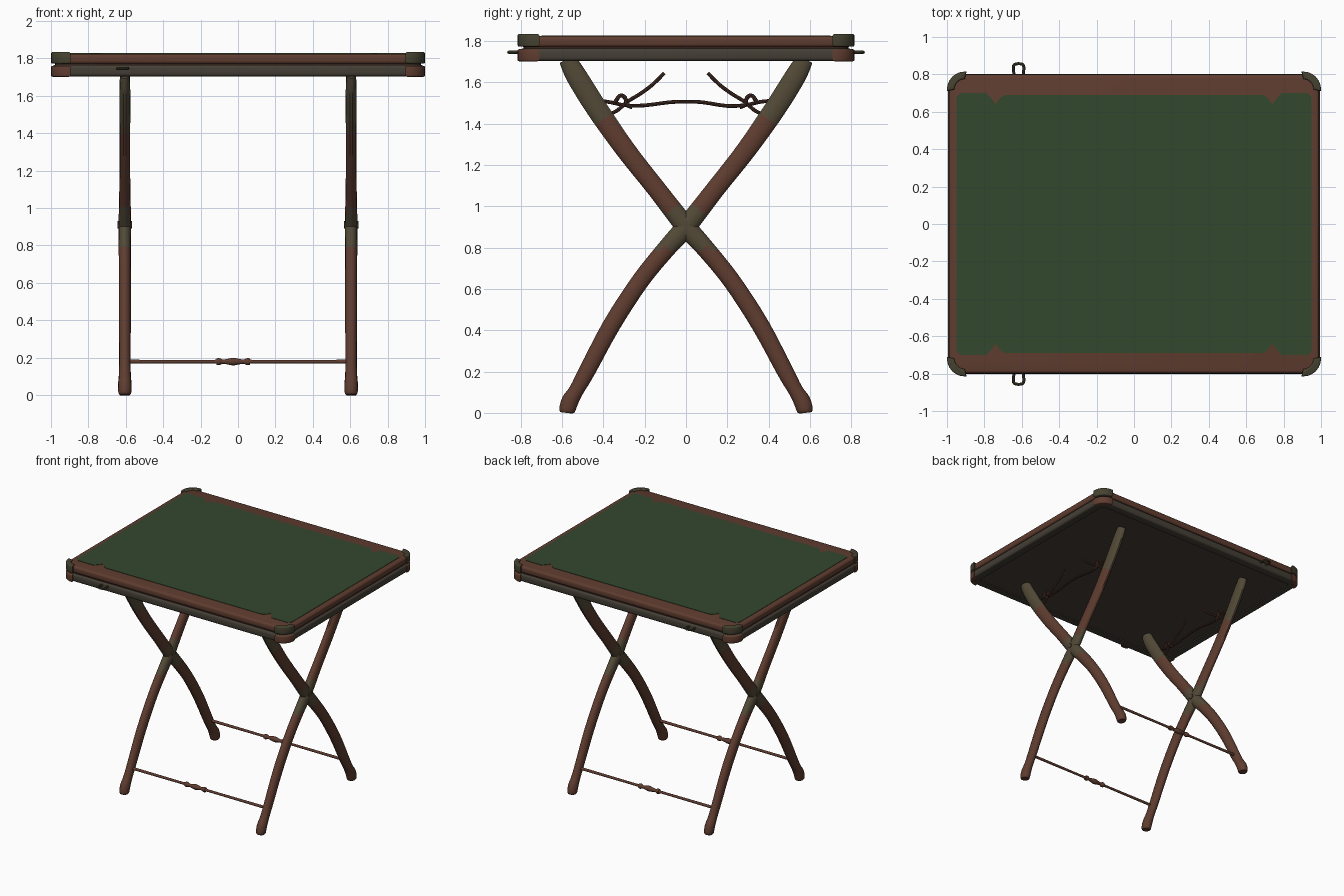
import bpy, bmesh, math
from mathutils import Vector

if "Cube" in bpy.data.objects:
    bpy.data.objects.remove(bpy.data.objects["Cube"])


def material(name, rgb):
    m = bpy.data.materials.new(name)
    m.diffuse_color = (*rgb, 1)
    m.use_nodes = True
    m.node_tree.nodes["Principled BSDF"].inputs["Base Color"].default_value = m.diffuse_color
    return m


BROWN = material("red brown wood", (0.115, 0.046, 0.029))
DARK = material("dark brown", (0.06, 0.027, 0.018))
OLIVE = material("olive bronze", (0.085, 0.068, 0.038))
CAP = material("dark olive", (0.06, 0.055, 0.03))
GREEN = material("green felt", (0.033, 0.065, 0.027))
UNDER = material("dark underside", (0.058, 0.049, 0.036))


def finish(name, bm, mats, rule=None):
    """Turn a bmesh into a smooth-shaded object; rule(face) gives the material slot."""
    bmesh.ops.recalc_face_normals(bm, faces=bm.faces)
    if rule:
        for f in bm.faces:
            f.material_index = rule(f)
    me = bpy.data.meshes.new(name)
    bm.to_mesh(me)
    bm.free()
    for m in mats:
        me.materials.append(m)
    ob = bpy.data.objects.new(name, me)
    bpy.context.collection.objects.link(ob)
    bpy.ops.object.select_all(action='DESELECT')
    ob.select_set(True)
    bpy.context.view_layer.objects.active = ob
    bpy.ops.object.shade_smooth_by_angle(angle=math.radians(40))
    return ob


def prism(points, z0, z1, bevel=0.0):
    """Extrude an outline from z0 to z1 with rounded rims."""
    bm = bmesh.new()
    base = bm.faces.new([bm.verts.new((x, y, z0)) for x, y in points])
    ext = bmesh.ops.extrude_face_region(bm, geom=[base])
    bmesh.ops.translate(bm, vec=(0, 0, z1 - z0),
                        verts=[v for v in ext["geom"] if isinstance(v, bmesh.types.BMVert)])
    bmesh.ops.recalc_face_normals(bm, faces=bm.faces)
    if bevel:
        rims = [e for e in bm.edges if abs(e.verts[0].co.z - e.verts[1].co.z) < 1e-6]
        bmesh.ops.bevel(bm, geom=rims, offset=bevel, segments=3, profile=0.5, affect='EDGES')
    return bm


def arc(cx, cy, r, a0, a1, n=7):
    return [(cx + r * math.cos(math.radians(a0 + (a1 - a0) * i / (n - 1))),
             cy + r * math.sin(math.radians(a0 + (a1 - a0) * i / (n - 1)))) for i in range(n)]


def rounded_rect(hx, hy, r):
    pts = []
    for sx, sy, a in ((1, 1, 0), (-1, 1, 90), (-1, -1, 180), (1, -1, 270)):
        pts += arc(sx * (hx - r), sy * (hy - r), r, a, a + 90)
    return pts


def smooth_path(keys, steps):
    """Catmull-Rom through key tuples (position plus radii)."""
    k = [keys[0]] + list(keys) + [keys[-1]]
    out = []
    for i in range(1, len(k) - 2):
        for s in range(steps):
            t = s / steps
            out.append([0.5 * (2 * b + (c - a) * t + (2 * a - 5 * b + 4 * c - d) * t * t
                               + (3 * b - a - 3 * c + d) * t ** 3)
                        for a, b, c, d in zip(*k[i - 1:i + 3])])
    out.append(list(keys[-1]))
    return out


def sweep(name, keys, side, mats, steps=4, n=12, rule=None):
    """Sweep an ellipse along (x, y, z, width, depth) keys; depth lies along side."""
    path = smooth_path(keys, steps)
    side = Vector(side)
    bm = bmesh.new()
    rings = []
    for i, (x, y, z, w, d) in enumerate(path):
        tan = Vector(path[min(i + 1, len(path) - 1)][:3]) - Vector(path[max(i - 1, 0)][:3])
        nor = tan.normalized().cross(side)
        rings.append([bm.verts.new(Vector((x, y, z)) + side * d * math.cos(a) + nor * w * math.sin(a))
                      for a in (2 * math.pi * j / n for j in range(n))])
    for p, q in zip(rings, rings[1:]):
        for j in range(n):
            bm.faces.new((p[j], p[(j + 1) % n], q[(j + 1) % n], q[j]))
    bm.faces.new(rings[0])
    bm.faces.new(rings[-1])
    return finish(name, bm, mats, rule)


# Lower tray with a recessed dark underside
bm = prism(rounded_rect(0.995, 0.803, 0.09), 1.703, 1.764, 0.016)
bottom = min(bm.faces, key=lambda f: f.calc_center_median().z)
bmesh.ops.inset_region(bm, faces=[bottom], thickness=0.05, depth=0)
bmesh.ops.inset_region(bm, faces=[bottom], thickness=0.002, depth=-0.008)
bottom.tag = True
finish("lower_tray", bm, [BROWN, UNDER], lambda f: 1 if f.tag else 0)

# Dark seam and upper tray
finish("tray_seam", prism(rounded_rect(0.978, 0.786, 0.08), 1.755, 1.778), [DARK])
finish("upper_tray", prism(rounded_rect(0.99, 0.798, 0.09), 1.77, 1.824, 0.016), [BROWN])

# Felt playing surface, notched near each corner
quarter = [(0.95, 0.68), (0.93, 0.70), (0.79, 0.70), (0.765, 0.675), (0.74, 0.64), (0.715, 0.675), (0.69, 0.69)]
felt = quarter + [(-x, y) for x, y in reversed(quarter)]
felt += [(-x, -y) for x, y in quarter] + [(x, -y) for x, y in reversed(quarter)]
finish("felt_top", prism(felt, 1.820, 1.827), [GREEN])

# Corner caps on both trays
for sx in (-1, 1):
    for sy in (-1, 1):
        for label, z0, z1, mat, grow in (("upper", 1.772, 1.833, CAP, 0), ("lower", 1.701, 1.76, BROWN, 0)):
            cx, cy = 0.905, 0.72
            outline = [(cx - 0.01, cy + 0.095)] + arc(cx, cy, 0.095, 90, 0) + [(cx + 0.095, cy - 0.01)]
            outline += arc(cx, cy, 0.055, 0, 90)
            finish(label + "_corner_cap", prism([(sx * x, sy * y) for x, y in outline], z0, z1, 0.008), [mat])

# Latch loops on the front and back edges
for s in (-1, 1):
    loop = [(-0.64, 0.79), (-0.645, 0.83), (-0.64, 0.852), (-0.617, 0.857),
            (-0.594, 0.852), (-0.589, 0.83), (-0.594, 0.79)]
    sweep("latch_loop", [(x, s * y, 1.745, 0.008, 0.008) for x, y in loop], (0, 0, 1), [CAP], 3, 8)

# Crossed legs: y, z, half width, half thickness
LEG = [(-0.578, 0.0, 0.030, 0.028), (-0.575, 0.015, 0.040, 0.035), (-0.56, 0.06, 0.042, 0.036),
       (-0.53, 0.11, 0.037, 0.032), (-0.48, 0.20, 0.041, 0.031), (-0.36, 0.425, 0.044, 0.032),
       (-0.22, 0.64, 0.044, 0.032), (-0.09, 0.80, 0.046, 0.033), (0, 0.90, 0.050, 0.034),
       (0.14, 1.08, 0.047, 0.030), (0.29, 1.27, 0.049, 0.028), (0.43, 1.47, 0.053, 0.029),
       (0.53, 1.63, 0.052, 0.029), (0.575, 1.712, 0.042, 0.026)]


def leg_color(f):
    z = f.calc_center_median().z
    return 1 if z > 1.42 or abs(z - 0.89) < 0.1 else 0


for x in (-0.605, 0.605):
    for s, label in ((1, "front_foot_leg"), (-1, "back_foot_leg")):
        sweep(label, [(x, s * y, z, w, d) for y, z, w, d in LEG], (1, 0, 0),
              [BROWN, OLIVE], 4, 14, leg_color)
    # Pivot pin at the crossing
    sweep("pivot_pin", [(x - 0.038, 0, 0.91, 0.02, 0.02), (x + 0.038, 0, 0.91, 0.02, 0.02)],
          (0, 1, 0), [OLIVE], 2, 12)

    # Wavy brace rod between the upper legs
    brace = [(-0.41, 1.51), (-0.36, 1.502), (-0.29, 1.488), (-0.2, 1.488), (-0.08, 1.503), (0, 1.506),
             (0.08, 1.503), (0.2, 1.485), (0.29, 1.49), (0.36, 1.505), (0.41, 1.51)]
    sweep("brace_rod", [(x, y, z, 0.009, 0.009) for y, z in brace], (1, 0, 0), [DARK], 3, 8)
    for s in (-1, 1):
        # Loose locking hook and its knotted joint
        hook = [(0.37, 1.445), (0.33, 1.465), (0.285, 1.505), (0.22, 1.545), (0.16, 1.59), (0.105, 1.645)]
        sweep("locking_hook", [(x, s * y, z, 0.009, 0.009) for y, z in hook], (1, 0, 0), [DARK], 3, 8)
        knot = [(0.345, 1.50), (0.32, 1.535), (0.295, 1.525), (0.285, 1.49), (0.26, 1.48)]
        sweep("hook_knot", [(x + 0.01, s * y, z, 0.010, 0.013) for y, z in knot], (1, 0, 0), [DARK], 3, 8)

# Turned stretcher rods between the feet: x, radius
TURN = [(-0.60, 0.011), (-0.3, 0.010), (-0.13, 0.010), (-0.115, 0.017), (-0.10, 0.020), (-0.08, 0.012),
        (-0.055, 0.016), (-0.025, 0.021), (0.005, 0.016), (0.03, 0.012), (0.05, 0.020), (0.065, 0.017),
        (0.08, 0.010), (0.3, 0.010), (0.60, 0.011)]
for y in (-0.5, 0.5):
    sweep("stretcher_rod", [(x, y, 0.178, r, r) for x, r in TURN], (0, 1, 0), [BROWN], 3, 10)
